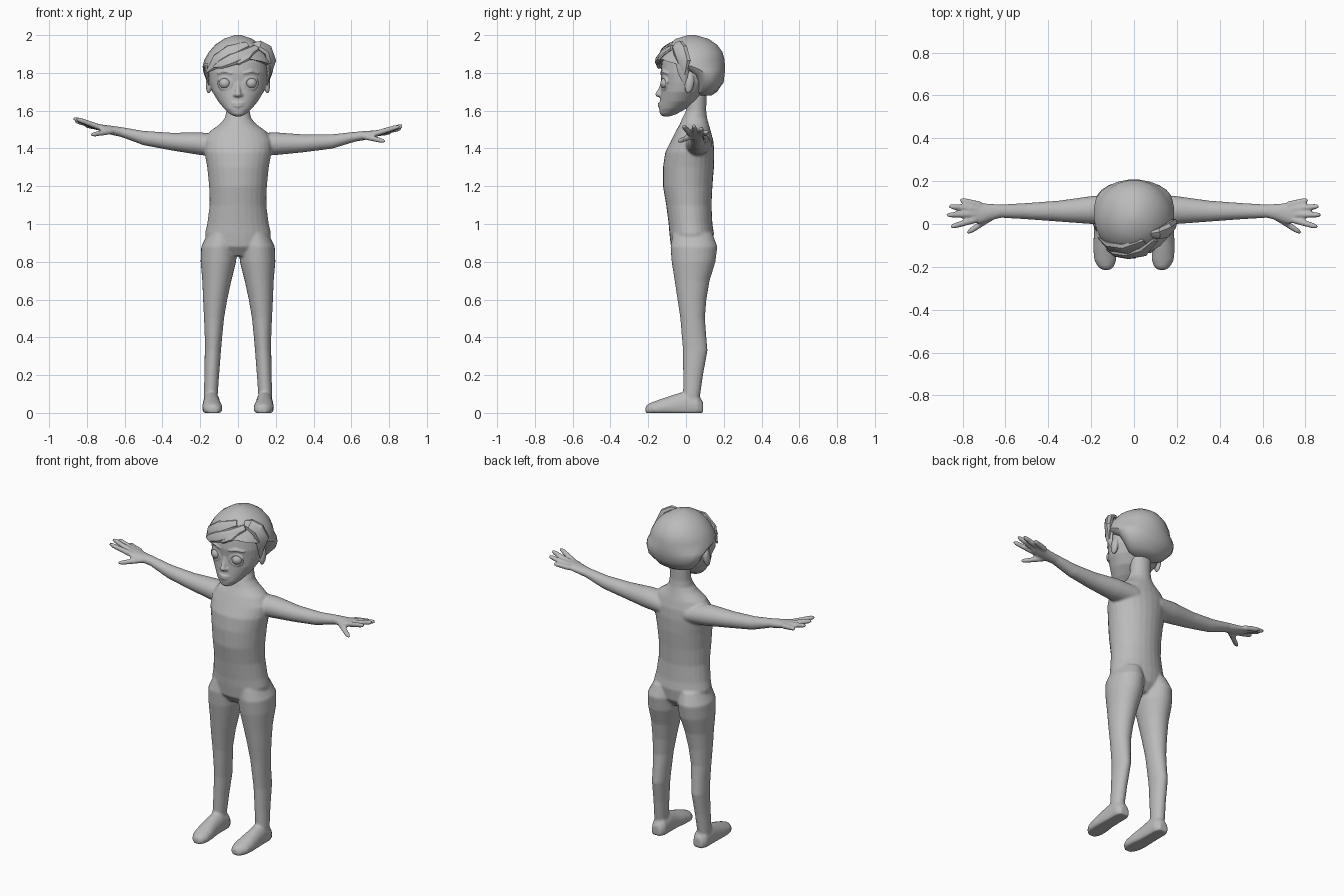
import bpy
import bmesh
import math
from mathutils import Vector, Matrix

default_cube = bpy.data.objects.get("Cube")
if default_cube:
    bpy.data.objects.remove(default_cube, do_unlink=True)

grey = bpy.data.materials.new("plain_grey")
grey.use_nodes = True
grey_colour = (0.5, 0.5, 0.5, 1)
grey.diffuse_color = grey_colour
grey.node_tree.nodes["Principled BSDF"].inputs["Base Color"].default_value = grey_colour


def loft(bm, rings, segments=28):
    """Skin a closed tube over rings of (centre, half axis, half axis)."""
    loops = []
    for centre, u, v in rings:
        loop = []
        for i in range(segments):
            angle = math.tau * i / segments
            loop.append(bm.verts.new(Vector(centre) + Vector(u) * math.cos(angle) + Vector(v) * math.sin(angle)))
        loops.append(loop)
    for low, high in zip(loops, loops[1:]):
        for i in range(segments):
            j = (i + 1) % segments
            bm.faces.new((low[i], low[j], high[j], high[i]))
    bm.faces.new(loops[0][::-1])
    bm.faces.new(loops[-1])
    return [vert for loop in loops for vert in loop]


def upright(z, x, half_width, front, back):
    """Horizontal ring given by its width and its front and back limits."""
    return (x, (front + back) / 2, z), (half_width, 0, 0), (0, (back - front) / 2, 0)


def strand(bm, points, radii, flat=1.0, normal=(0, 0, 1), segments=12):
    """Tapered tube along points, thinned by flat along the normal."""
    points = [Vector(p) for p in points]
    rings = []
    for i, (point, radius) in enumerate(zip(points, radii)):
        along = (points[min(i + 1, len(points) - 1)] - points[max(i - 1, 0)]).normalized()
        side = along.cross(Vector(normal)).normalized()
        rings.append((point, side * radius, side.cross(along) * radius * flat))
    loft(bm, rings, segments)


def ball(bm, centre, size, tilt=0.0, segments=20):
    matrix = Matrix.Translation(centre) @ Matrix.Rotation(tilt, 4, 'X') @ Matrix.Diagonal((*size, 1))
    bmesh.ops.create_uvsphere(bm, u_segments=segments, v_segments=segments // 2, radius=1, matrix=matrix)


def finish(bm, name, voxel=None, smoothing=3):
    bmesh.ops.recalc_face_normals(bm, faces=bm.faces)
    mesh = bpy.data.meshes.new(name)
    bm.to_mesh(mesh)
    bm.free()
    mesh.materials.append(grey)
    mesh.polygons.foreach_set("use_smooth", [True] * len(mesh.polygons))
    obj = bpy.data.objects.new(name, mesh)
    bpy.context.collection.objects.link(obj)
    if voxel:
        remesh = obj.modifiers.new("merge_parts", 'REMESH')
        remesh.mode = 'VOXEL'
        remesh.voxel_size = voxel
        remesh.use_smooth_shade = True
        smooth = obj.modifiers.new("soften", 'SMOOTH')
        smooth.iterations = smoothing
    return obj


# Torso and neck: height, half width, front, back
torso = [(.83, .09, -.04, .10), (.88, .165, -.08, .14), (.95, .175, -.088, .148),
         (1.0, .163, -.092, .14), (1.1, .15, -.105, .135), (1.2, .153, -.122, .14),
         (1.3, .163, -.122, .148), (1.38, .178, -.11, .15), (1.44, .18, -.08, .145),
         (1.49, .15, -.055, .132), (1.53, .095, -.032, .12), (1.56, .07, -.02, .112),
         (1.6, .061, 0, .107), (1.72, .061, .01, .11)]
body = bmesh.new()
loft(body, [upright(z, 0, w, f, b) for z, w, f, b in torso])

# Legs: height, centre, half width, front, back
leg = [(.95, .085, .075, -.07, .14), (.88, .1, .095, -.082, .166), (.8, .104, .094, -.076, .156),
       (.7, .112, .077, -.06, .125), (.6, .121, .064, -.045, .108), (.5, .127, .053, -.03, .1),
       (.4, .13, .046, -.022, .108), (.33, .133, .043, -.016, .114), (.2, .139, .039, -.015, .09),
       (.1, .144, .037, -.015, .076), (.04, .144, .035, -.01, .07)]
# Feet: y, centre, half width, instep height
foot = [(.09, .14, .028, .06), (.06, .14, .045, .1), (0, .14, .046, .115), (-.06, .14, .048, .098),
        (-.12, .137, .053, .078), (-.17, .134, .051, .06), (-.2, .131, .037, .048), (-.214, .13, .018, .034)]
# Arms: x, y, z, half depth, half height
arm = [(.08, .065, 1.42, .075, .06), (.2, .065, 1.425, .065, .06), (.35, .06, 1.427, .049, .047),
       (.5, .06, 1.437, .038, .038), (.62, .06, 1.462, .031, .026), (.67, .055, 1.468, .039, .024),
       (.72, .05, 1.476, .05, .019), (.76, .05, 1.485, .044, .014)]
# Fingers and thumb: base and tip
fingers = [((.72, .09, 1.477), (.812, .112, 1.486)), ((.74, .07, 1.482), (.864, .083, 1.506)),
           ((.74, .045, 1.482), (.873, .042, 1.52)), ((.74, .02, 1.482), (.856, -.014, 1.518)),
           ((.66, .035, 1.465), (.778, -.042, 1.437))]

for side in (-1, 1):
    # The right arm is held slightly higher
    lift = .06 if side < 0 else 0

    def place(x, y, z):
        return side * x, y, z + lift * (x - .2)

    loft(body, [upright(z, side * x, w, f, b) for z, x, w, f, b in leg])
    sole = loft(body, [((side * x, y, h * .35), (w, 0, 0), (0, 0, h * .65)) for y, x, w, h in foot])
    for vert in sole:
        vert.co.z = max(vert.co.z, 0)
    loft(body, [(place(x, y, z), (0, d, 0), (0, 0, h)) for x, y, z, d, h in arm])
    for base, tip in fingers:
        base, tip = Vector(place(*base)), Vector(place(*tip))
        steps = (0, .5, .85, 1)
        strand(body, [base.lerp(tip, t) for t in steps], (.016, .0145, .013, .007))
finish(body, "body", voxel=.007)

# Head: height, half width, front, back
skull = [(1.57, .018, -.125, -.085), (1.582, .042, -.138, -.05), (1.61, .073, -.142, 0),
         (1.65, .106, -.138, .06), (1.7, .136, -.134, .1), (1.75, .151, -.13, .13),
         (1.8, .157, -.135, .15), (1.86, .155, -.127, .155), (1.92, .12, -.085, .13)]
head = bmesh.new()
loft(head, [upright(z, 0, w, f, b) for z, w, f, b in skull], 36)
# Nose with bridge
ball(head, (0, -.142, 1.686), (.019, .02, .015))
strand(head, [(0, -.118, 1.76), (0, -.13, 1.72), (0, -.145, 1.688)], (.012, .013, .015))
for side in (-1, 1):
    # Nostril wings, ears, eyelids and brows
    ball(head, (side * .016, -.134, 1.683), (.011, .013, .01))
    ball(head, (side * .155, .018, 1.742), (.016, .024, .052), tilt=-.15)
    rim = []
    for i in range(17):
        a = math.tau * i / 16
        rim.append((side * (.07 + .035 * math.cos(a)), -.116 + side * .012 * math.cos(a) * side, 1.745 + .031 * math.sin(a)))
    strand(head, rim, [.006] * len(rim), normal=(0, 1, 0))
    brow = [(side * x, y, z) for x, y, z in ((.03, -.132, 1.798), (.07, -.123, 1.808), (.112, -.097, 1.798))]
    strand(head, brow, (.005, .007, .004))
# Lips
for height, depth, thick in ((1.637, -.143, .007), (1.624, -.142, .008)):
    strand(head, [(x, depth + abs(x) * .3, height + abs(x) * .12) for x in (-.036, -.015, 0, .015, .036)],
           (.003, thick, thick, thick, .003))
finish(head, "head", voxel=.005)

# Eyes
for side, label in ((-1, "right"), (1, "left")):
    eye = bmesh.new()
    ball(eye, (side * .069, -.104, 1.745), (.032, .032, .03))
    finish(eye, label + "_eye")

# Hair cap: height, half width, front, back
cap = [(1.68, .055, .05, .135), (1.7, .115, .04, .165), (1.75, .163, .035, .2), (1.79, .179, .01, .205),
       (1.815, .186, -.05, .208), (1.835, .187, -.145, .208), (1.87, .178, -.146, .206),
       (1.91, .155, -.125, .195), (1.95, .12, -.095, .165), (1.98, .075, -.055, .12), (2.0, .018, .01, .05)]
hair = bmesh.new()
for vert in loft(hair, [upright(z, 0, w, f, b) for z, w, f, b in cap], 22):
    # Lift the hairline over the forehead at the parting
    if vert.co.y < 0 and 1.8 < vert.co.z < 1.85:
        vert.co.z += .045 * max(0, 1 - abs(vert.co.x - .06) / .15)
# Swept fringe locks and the quiff beside the parting
strand(hair, [(.1, -.075, 1.935), (.04, -.125, 1.9), (-.03, -.145, 1.872), (-.09, -.138, 1.845), (-.13, -.118, 1.832)],
       (.018, .03, .034, .026, .006), .5, (0, -1, .4), 8)
strand(hair, [(.05, -.08, 1.95), (-.04, -.115, 1.915), (-.11, -.105, 1.865), (-.165, -.065, 1.805)],
       (.02, .04, .04, .008), .5, (-.4, -1, .4), 8)
strand(hair, [(.085, -.09, 1.925), (.045, -.138, 1.883), (0, -.148, 1.858), (-.035, -.148, 1.85)],
       (.012, .022, .018, .004), .5, (0, -1, .4), 8)
strand(hair, [(.06, -.05, 1.945), (.115, -.045, 1.945), (.155, -.03, 1.92), (.175, -.01, 1.86), (.168, -.01, 1.79)],
       (.012, .034, .042, .04, .01), .55, (.7, -.5, .5), 8)
# Sideburns
for side in (-1, 1):
    strand(hair, [(side * .162, -.015, 1.85), (side * .166, -.015, 1.8), (side * .154, -.005, 1.735)],
           (.04, .028, .006), .4, (side, 0, 0), 8)
hair_object = finish(hair, "hair")
bpy.ops.object.select_all(action='DESELECT')
hair_object.select_set(True)
bpy.context.view_layer.objects.active = hair_object
bpy.ops.object.shade_smooth_by_angle(angle=math.radians(35))
